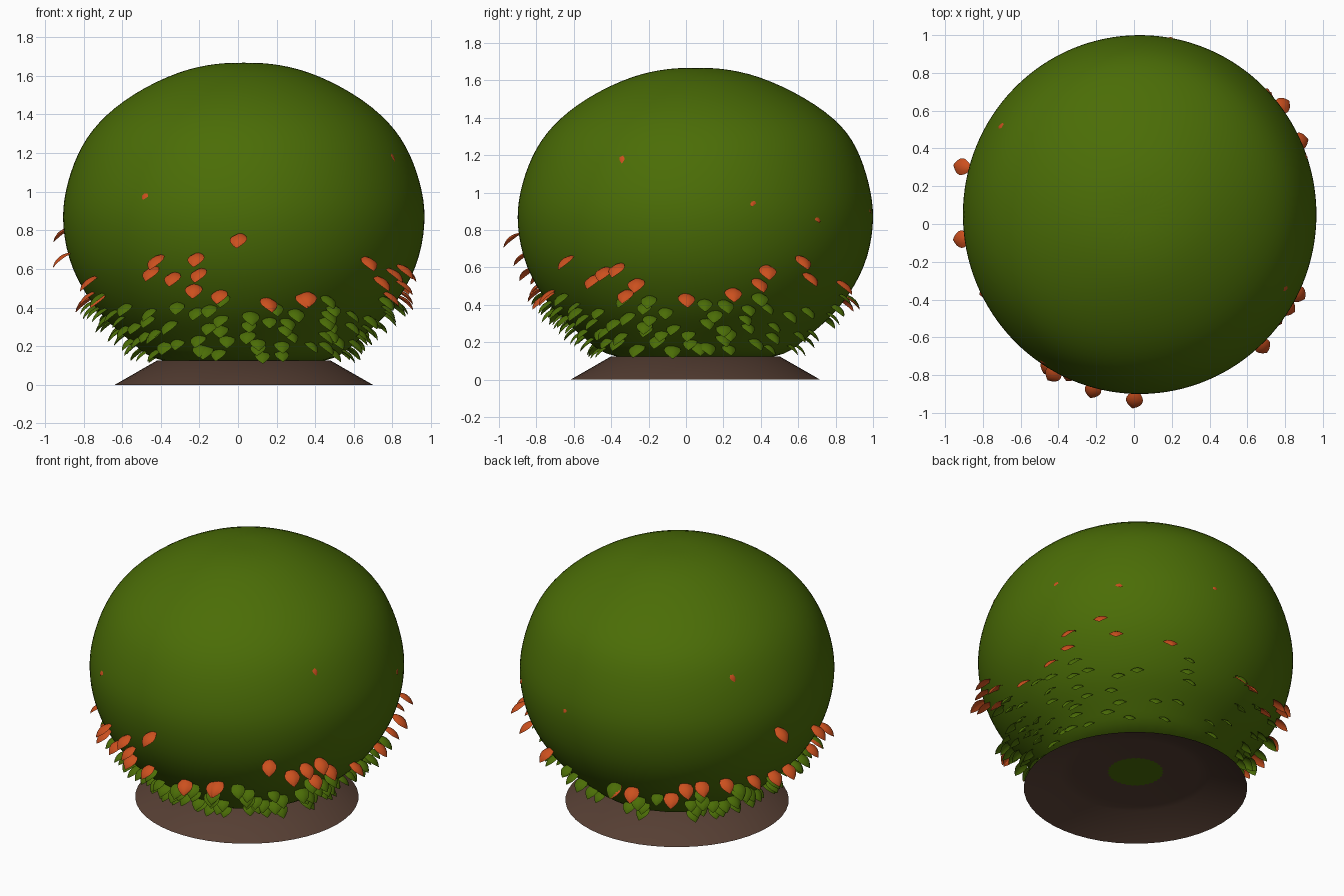
import bpy, bmesh, math, random
from mathutils import Vector

if "Cube" in bpy.data.objects:
    bpy.data.objects.remove(bpy.data.objects["Cube"])

random.seed(7)
CENTRE = Vector((0.03, 0.05, 0))


def material(name, rgb):
    m = bpy.data.materials.new(name)
    m.use_nodes = True
    m.diffuse_color = (*rgb, 1)
    shader = m.node_tree.nodes["Principled BSDF"]
    shader.inputs["Base Color"].default_value = (*rgb, 1)
    shader.inputs["Roughness"].default_value = 0.8
    return m


GREEN = material("leaf green", (0.07, 0.153, 0.002))
ORANGE = material("autumn orange", (0.6, 0.08, 0.013))
BROWN = material("earth brown", (0.095, 0.05, 0.034))


def add_object(name, bm, mat):
    mesh = bpy.data.meshes.new(name)
    bm.to_mesh(mesh)
    bm.free()
    mesh.materials.append(mat)
    for p in mesh.polygons:
        p.use_smooth = True
    ob = bpy.data.objects.new(name, mesh)
    bpy.context.collection.objects.link(ob)
    return ob


def lathe(bm, profile, segments, place):
    """Rings of (radius, height) joined by quads."""
    rings = []
    for r, z in profile:
        rings.append([bm.verts.new(place(r, z, math.tau * i / segments))
                      for i in range(segments)])
    for low, high in zip(rings, rings[1:]):
        for i in range(segments):
            j = (i + 1) % segments
            bm.faces.new((low[i], low[j], high[j], high[i]))
    return rings


def close_ring(bm, ring, z):
    tip = bm.verts.new(CENTRE + Vector((0, 0, z)))
    for i, v in enumerate(ring):
        bm.faces.new((v, ring[(i + 1) % len(ring)], tip))


# Foliage body: a slightly lopsided ball
BODY = [(0.46, 0.11), (0.56, 0.2), (0.68, 0.3), (0.78, 0.4), (0.905, 0.6),
        (0.95, 0.83), (0.935, 1.0), (0.87, 1.2), (0.765, 1.36), (0.58, 1.51),
        (0.33, 1.63), (0.14, 1.665)]


def place_body(r, z, a):
    # Shoulder swelling out high on the back
    shoulder = max(0, math.sin(a)) * math.exp(-((z - 1.36) / 0.15) ** 2)
    r *= 1 + 0.03 * shoulder
    return CENTRE + Vector((r * math.cos(a), r * 1.015 * math.sin(a), z))


def place_round(r, z, a):
    return CENTRE + Vector((r * math.cos(a), r * math.sin(a), z))


def body_radius(z):
    for (r0, z0), (r1, z1) in zip(BODY, BODY[1:]):
        if z <= z1:
            return r0 + (r1 - r0) * (z - z0) / (z1 - z0)
    return 0


bm = bmesh.new()
rings = lathe(bm, BODY, 32, place_body)
close_ring(bm, rings[0], 0.11)
close_ring(bm, rings[-1], 1.668)
bmesh.ops.recalc_face_normals(bm, faces=bm.faces)
body = add_object("foliage_body", bm, GREEN)
sub = body.modifiers.new("smooth", "SUBSURF")
sub.levels = sub.render_levels = 2

# Flared earth base, hollow underneath
bm = bmesh.new()
rings = lathe(bm, [(0.38, 0.108), (0.45, 0.1), (0.668, 0), (0.45, 0.125)],
              48, place_round)
close_ring(bm, rings[0], 0.112)
close_ring(bm, rings[-1], 0.125)
bmesh.ops.recalc_face_normals(bm, faces=bm.faces)
base = add_object("earth_base", bm, BROWN)
bpy.context.view_layer.objects.active = base
base.select_set(True)
bpy.ops.object.shade_smooth_by_angle()
base.select_set(False)


def add_leaf(bm, angle, z, size):
    """Cupped drop-shaped leaf that arcs out of the body and droops."""
    a = math.radians(angle)
    turn = a + random.uniform(-0.3, 0.3)
    out = Vector((math.cos(turn), math.sin(turn), 0))
    side = Vector((-math.sin(turn), math.cos(turn), 0))
    # High leaves are sunk until only a sliver shows
    depth = 0.016 if z < 0.85 else 0.093
    root = place_body(body_radius(z) - depth, z + 0.035, a)
    rows = []
    for i in range(9):
        u = i / 8
        t = 1.45 * u
        half = 0.041 * size * math.sin(math.pi * (0.06 + 0.93 * u)) ** 0.8
        row = []
        for k in range(5):
            v = (k - 2) / 2
            cup = 0.35 * half * v * v
            reach = 0.088 * size * math.sin(t) - cup * math.sin(t)
            drop = 0.08 * size * (1 - math.cos(t)) + cup * math.cos(t)
            row.append(bm.verts.new(root + out * reach - Vector((0, 0, drop))
                                    + side * half * v))
        rows.append(row)
    for r0, r1 in zip(rows, rows[1:]):
        for k in range(4):
            bm.faces.new((r0[k], r1[k], r1[k + 1], r0[k + 1]))


# Orange leaves: angle around the body in degrees, height
ORANGE_SPOTS = [
    (-91, .75), (-118, .64), (-121, .58), (-114, .55), (-105, .65), (-104, .57),
    (-108, .49), (-98, .46), (-82, .42), (-68, .44), (-66, .45), (-153, .53),
    (-162, .45), (-155, .44), (165, .78), (-172, .65), (180, .42), (-46, .63),
    (-37, .53), (-32, .57), (-26, .59), (-21, .51), (-26, .45), (-4, .43),
    (14, .46), (25, .58), (22, .51), (37, .63), (42, .54), (63, .5),
    (99, .42), (106, .41), (123, .38), (128, .47), (135, .48), (145, .48),
    (157, .46), (170, .43), (-27, 1.2), (-19, 1.1), (20, .97), (43, .88),
    (-123, 1.0), (147, 1.2), (80, .93)]
bm = bmesh.new()
for angle, z in ORANGE_SPOTS:
    add_leaf(bm, angle, z, random.uniform(1.08, 1.16))
add_object("orange_leaves", bm, ORANGE)

# Green leaves: spiralling round the underside, sparser at the back
bm = bmesh.new()
COUNT = 160
for i in range(COUNT):
    angle = 137.5 * i % 360 + random.uniform(-7, 7)
    z = 0.155 + 0.28 * (i / COUNT) ** 1.15 + random.uniform(-0.02, 0.02)
    if 38 < angle < 145 and i % 5 > 1:
        continue
    add_leaf(bm, angle, z, random.uniform(0.92, 1.14))
add_object("green_leaves", bm, GREEN)
